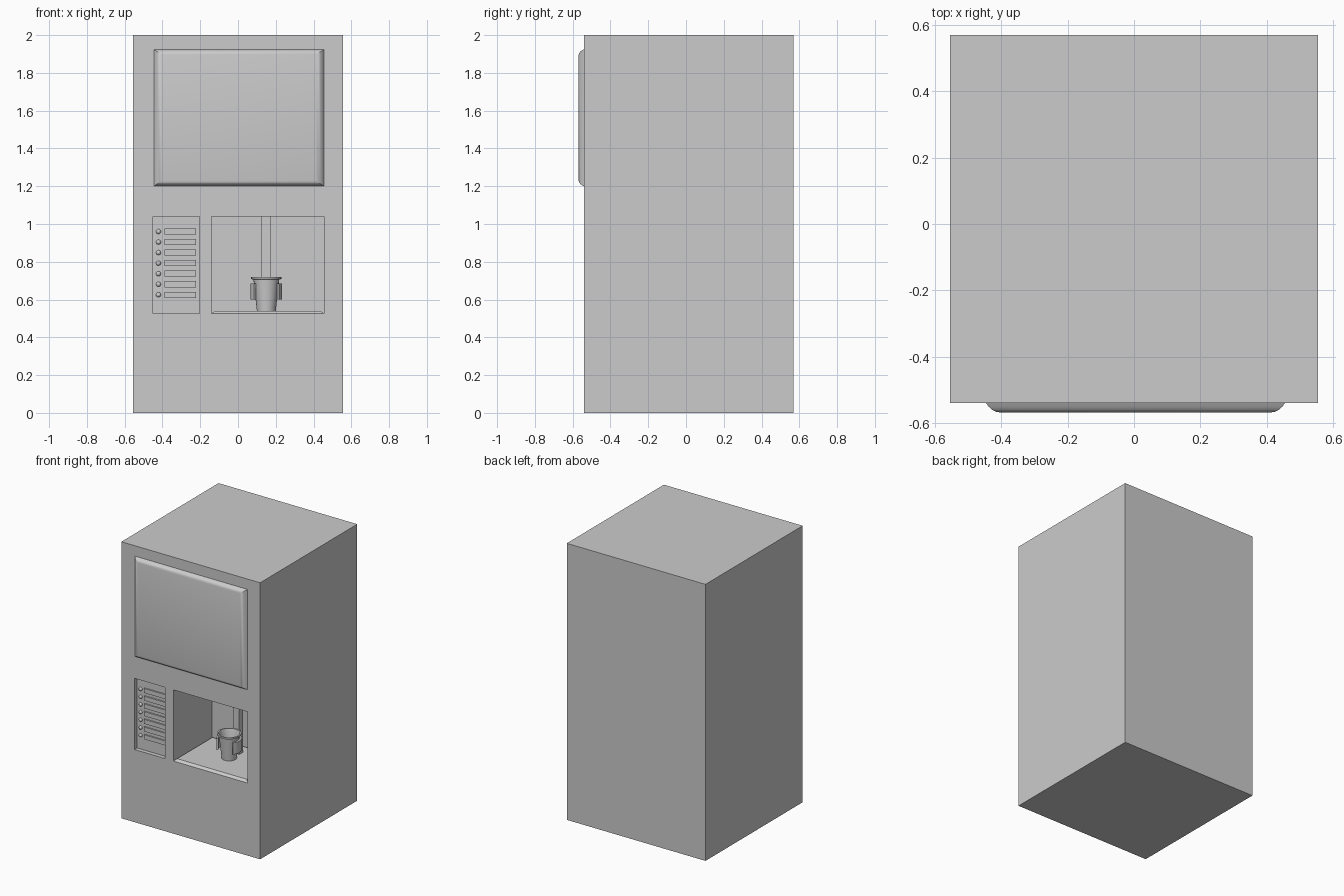
import bpy, bmesh
from math import sin, cos, pi, radians

if "Cube" in bpy.data.objects:
    bpy.data.objects.remove(bpy.data.objects["Cube"])


def finish(name, bm, smooth=False):
    bmesh.ops.recalc_face_normals(bm, faces=bm.faces)
    me = bpy.data.meshes.new(name)
    bm.to_mesh(me)
    bm.free()
    ob = bpy.data.objects.new(name, me)
    bpy.context.collection.objects.link(ob)
    if smooth:
        bpy.ops.object.select_all(action='DESELECT')
        ob.select_set(True)
        bpy.context.view_layer.objects.active = ob
        bpy.ops.object.shade_smooth_by_angle(angle=radians(35))
    return ob


def box(name, x0, x1, y0, y1, z0, z1):
    bm = bmesh.new()
    bmesh.ops.create_cube(bm, size=1)
    for v in bm.verts:
        v.co = ((x0 + x1) / 2 + v.co.x * (x1 - x0),
                (y0 + y1) / 2 + v.co.y * (y1 - y0),
                (z0 + z1) / 2 + v.co.z * (z1 - z0))
    return finish(name, bm)


def loft(name, rings, caps=(True, True), closed=False, smooth=False):
    """Bridge a list of equal-length closed point rings."""
    bm = bmesh.new()
    vs = [[bm.verts.new(p) for p in r] for r in rings]
    pairs = list(zip(vs, vs[1:])) + ([(vs[-1], vs[0])] if closed else [])
    n = len(vs[0])
    for a, b in pairs:
        for i in range(n):
            j = (i + 1) % n
            bm.faces.new((a[i], a[j], b[j], b[i]))
    if caps[0]:
        bm.faces.new(vs[0])
    if caps[1]:
        bm.faces.new(vs[-1])
    return finish(name, bm, smooth)


# Cabinet with two recesses in the front
FRONT = -0.54
cabinet = box("cabinet", -0.555, 0.555, FRONT, 0.57, 0, 2)
for name, x0, x1, depth in (("button_recess", -0.45, -0.205, 0.03),
                            ("cup_bay", -0.14, 0.455, 0.44)):
    cutter = box(name + "_cutter", x0, x1, FRONT - 0.1, FRONT + depth, 0.525, 1.04)
    cutter.hide_render = True
    mod = cabinet.modifiers.new(name, 'BOOLEAN')
    mod.object = cutter
    mod.solver = 'EXACT'
    bpy.context.view_layer.objects.active = cabinet
    bpy.ops.object.modifier_apply(modifier=mod.name)
    bpy.data.objects.remove(cutter)

# Display panel with a rounded rim
rings = []
for inset, out in ((0, 0), (0.008, 0.011), (0.018, 0.02), (0.03, 0.026), (0.042, 0.028)):
    x0, x1 = -0.446 + inset, 0.455 - inset
    z0, z1 = 1.2 + inset * 0.7, 1.925 - inset * 0.7
    y = FRONT - out
    rings.append([(x0, y, z0), (x1, y, z0), (x1, y, z1), (x0, y, z1)])
loft("display_panel", rings, smooth=True)

# Selection buttons and label plates
for i in range(7):
    z = 0.96 - i * 0.0558
    bm = bmesh.new()
    bmesh.ops.create_uvsphere(bm, u_segments=16, v_segments=10, radius=0.013)
    bmesh.ops.translate(bm, verts=bm.verts, vec=(-0.421, FRONT + 0.029, z))
    finish(f"button_{i + 1}", bm, True)
    box(f"label_plate_{i + 1}", -0.39, -0.222, FRONT + 0.02, FRONT + 0.032,
        z - 0.016, z + 0.016)

# Drip tray with chamfered edges
loft("drip_tray", [[(-0.14 + d, FRONT + d, z), (0.455 - d, FRONT + d, z),
                    (0.455 - d, -0.1 - d, z), (-0.14 + d, -0.1 - d, z)]
                   for d, z in ((0, 0.525), (0.018, 0.54))])

# Dispenser column behind the cup
CX, CY = 0.15, -0.315
box("dispenser_column", 0.125, 0.175, -0.237, -0.19, 0.535, 1.04)

# Open cup: outer wall, rim, inner wall
N = 24
profile = ((0.05, 0.54), (0.068, 0.705), (0.08, 0.709), (0.08, 0.72),
           (0.07, 0.72), (0.064, 0.70), (0.046, 0.55))
loft("cup", [[(CX + r * cos(2 * pi * i / N), CY + r * sin(2 * pi * i / N), z)
              for i in range(N)] for r, z in profile], smooth=True)

# C-shaped holder gripping the cup, open at the front
arc = []
for i in range(21):
    a = radians(-38 + i * 256 / 20)
    arc.append([(CX + r * cos(a), CY + r * sin(a), z)
                for r, z in ((0.07, 0.6), (0.084, 0.6), (0.084, 0.685), (0.07, 0.685))])
loft("cup_holder", arc, smooth=True)
